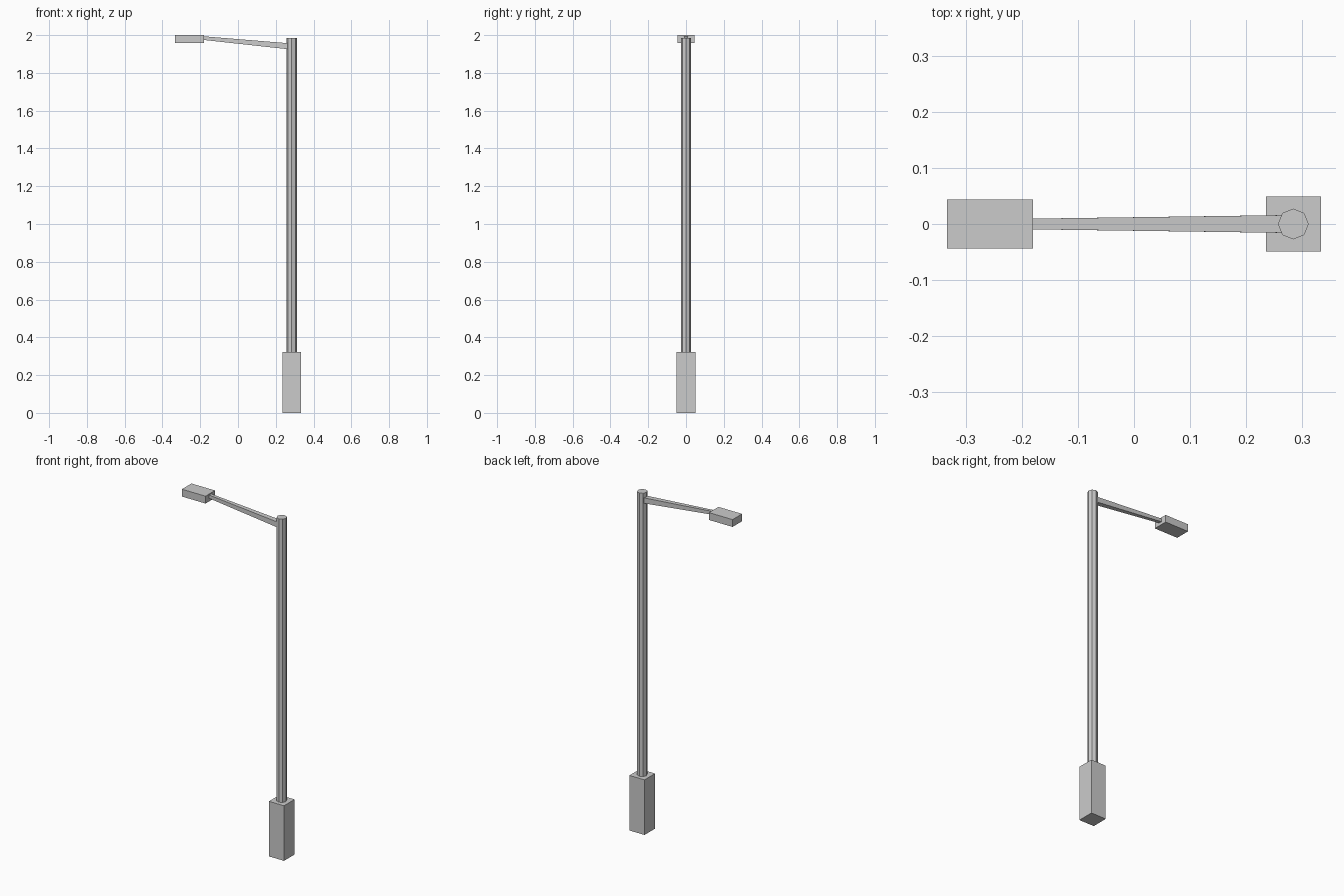
import bpy, bmesh, math
from mathutils import Vector

if "Cube" in bpy.data.objects:
    bpy.data.objects.remove(bpy.data.objects["Cube"])


def add_mesh(name, bm):
    bmesh.ops.recalc_face_normals(bm, faces=bm.faces[:])
    mesh = bpy.data.meshes.new(name)
    bm.to_mesh(mesh)
    bm.free()
    obj = bpy.data.objects.new(name, mesh)
    bpy.context.collection.objects.link(obj)
    return obj


def box(name, lo, hi):
    lo, hi = Vector(lo), Vector(hi)
    bm = bmesh.new()
    bmesh.ops.create_cube(bm, size=1)
    bmesh.ops.scale(bm, vec=hi - lo, verts=bm.verts)
    bmesh.ops.translate(bm, vec=(lo + hi) / 2, verts=bm.verts)
    return add_mesh(name, bm)


POLE_X = 0.284

# Square base cabinet
box("base", (0.235, -0.049, 0), (0.333, 0.049, 0.323))

# Eight-sided pole with corners on the axes
bm = bmesh.new()
bottom, top, radius = 0.323, 1.985, 0.0275
ring = [bm.verts.new((POLE_X + radius * math.cos(i * math.tau / 8),
                      radius * math.sin(i * math.tau / 8), bottom)) for i in range(8)]
face = bm.faces.new(ring)
ext = bmesh.ops.extrude_face_region(bm, geom=[face], use_keep_orig=True)
bmesh.ops.translate(bm, vec=(0, 0, top - bottom),
                    verts=[v for v in ext["geom"] if isinstance(v, bmesh.types.BMVert)])
add_mesh("pole", bm)

# Tapered square arm, rising towards the lamp
arm = box("arm", (0, -1, -1), (1, 1, 1))
for v in arm.data.vertices:
    at_pole = v.co.x > 0.5
    x, z, half = (0.268, 1.941, 0.0158) if at_pole else (-0.182, 1.984, 0.0095)
    v.co = (x + v.co.z * half * 0.1, v.co.y * half, z + v.co.z * half)

# Lamp head
box("lamp_head", (-0.333, -0.044, 1.957), (-0.18, 0.044, 2.0))
